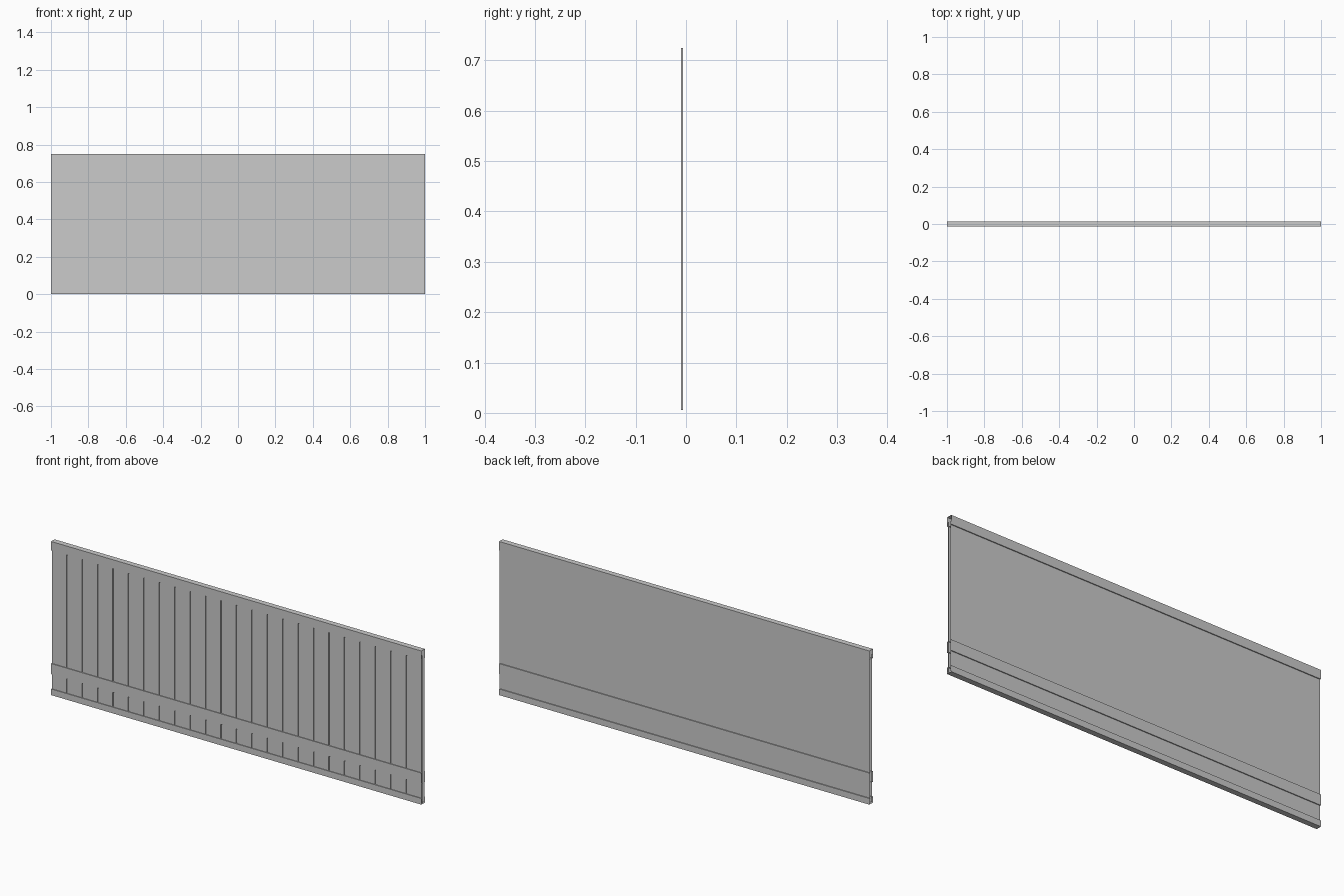
import bpy

if "Cube" in bpy.data.objects:
    bpy.data.objects.remove(bpy.data.objects["Cube"])

L = 1.0          # half length
Y = 0.0135       # half depth of the rails
PF, PB = -0.010, 0.009   # front and back panel planes
GROOVE_Y = -0.0055       # bottom of the board grooves


def sheet(name, points, along_x=True, lo=-L, hi=L, closed=False):
    """Sweep an open profile: (y, z) along x, or (x, y) along z."""
    verts = []
    for a, b in points:
        for t in (lo, hi):
            verts.append((t, a, b) if along_x else (a, b, t))
    n = len(points)
    faces = []
    for i in range(n if closed else n - 1):
        j = (i + 1) % n
        face = (2 * i, 2 * j, 2 * j + 1, 2 * i + 1)
        faces.append(face[::-1])
    mesh = bpy.data.meshes.new(name)
    mesh.from_pydata(verts, [], faces)
    mesh.update()
    obj = bpy.data.objects.new(name, mesh)
    bpy.context.collection.objects.link(obj)
    return obj


# Front cladding: 24 boards separated by narrow grooves
boards = 24
step = 2 * L / boards
gap = 0.003
profile = []
for i in range(boards):
    x0, x1 = -L + i * step, -L + (i + 1) * step
    profile += [(x0, GROOVE_Y), (x0 + gap, GROOVE_Y), (x0 + gap, PF),
                (x1 - gap, PF), (x1 - gap, GROOVE_Y)]
profile.append((L, GROOVE_Y))
sheet("front_boards", profile[::-1], False, 0.006, 0.724)

# Flat back panel
sheet("back_panel", [(-L, PB), (L, PB)], False, 0.006, 0.724)

# Top cap rail and base rail, open at the ends
sheet("top_rail", [(PF + 0.004, 0.706), (-Y, 0.706), (-Y, 0.75),
                   (Y, 0.75), (Y, 0.706), (PB, 0.706)][::-1])
sheet("base_rail", [(PB, 0.03), (Y, 0.03), (Y, 0),
                    (-Y, 0), (-Y, 0.03), (PF + 0.004, 0.03)][::-1])

# Middle rail strips on both sides
z0, z1 = 0.102, 0.154
sheet("middle_rail_front", [(PF + 0.004, z1), (-Y, z1), (-Y, z0), (PF + 0.004, z0)])
sheet("middle_rail_back", [(PB, z0), (Y, z0), (Y, z1), (PB, z1)])
